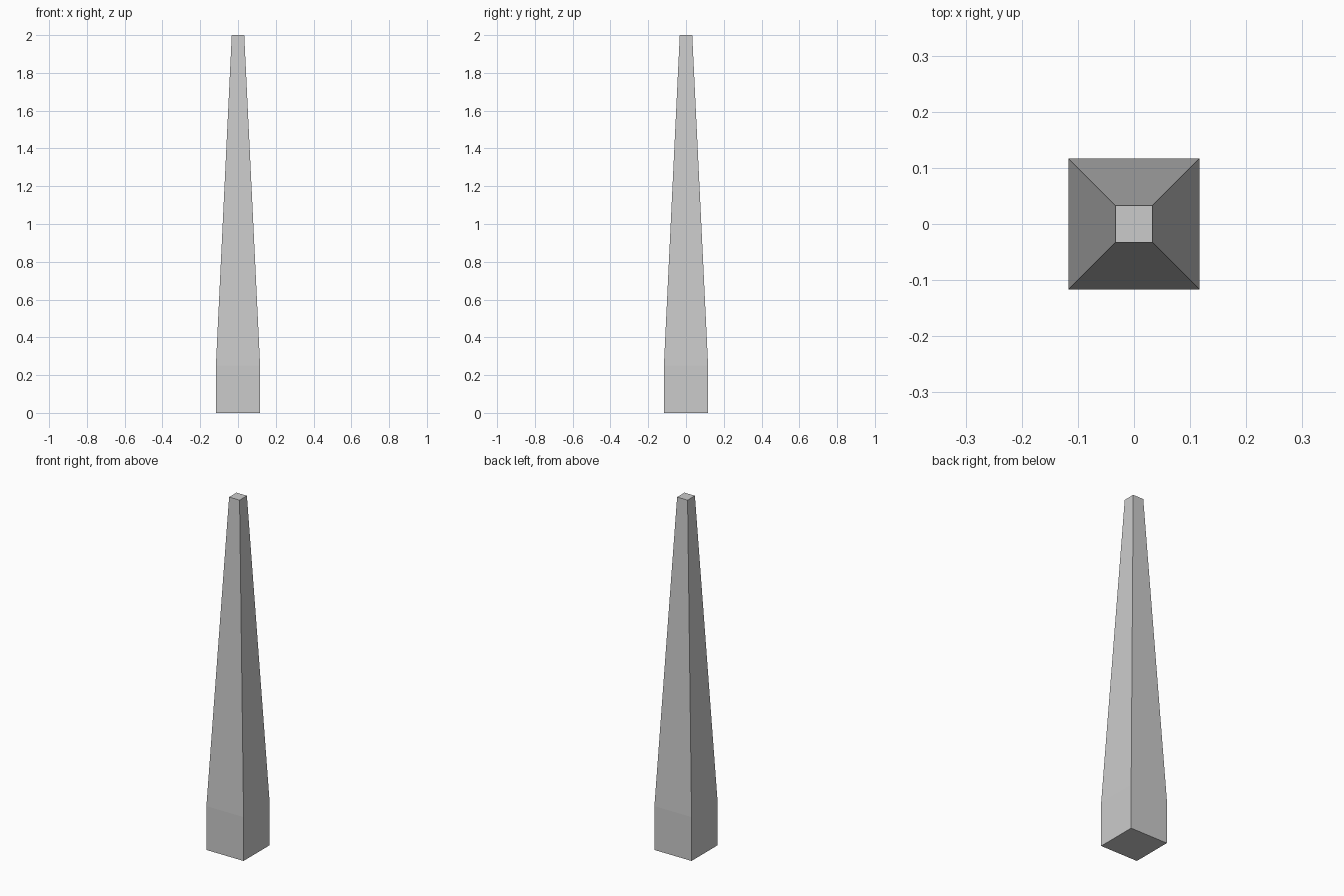
import bpy, bmesh

if "Cube" in bpy.data.objects:
    bpy.data.objects.remove(bpy.data.objects["Cube"])

# Square sections of the post: (height, half width)
SECTIONS = [(0.0, 0.117), (0.25, 0.117), (2.0, 0.033)]


def square_ring(bm, z, h):
    return [bm.verts.new((x * h, y * h, z))
            for x, y in ((-1, -1), (1, -1), (1, 1), (-1, 1))]


bm = bmesh.new()
rings = [square_ring(bm, z, h) for z, h in SECTIONS]

# Side walls: straight foot, then long taper
for low, high in zip(rings, rings[1:]):
    for i in range(4):
        j = (i + 1) % 4
        bm.faces.new((low[i], low[j], high[j], high[i]))

# Flat bottom and top
bm.faces.new(rings[0][::-1])
bm.faces.new(rings[-1])

mesh = bpy.data.meshes.new("tapered_post")
bm.to_mesh(mesh)
bm.free()
post = bpy.data.objects.new("tapered_post", mesh)
bpy.context.collection.objects.link(post)
